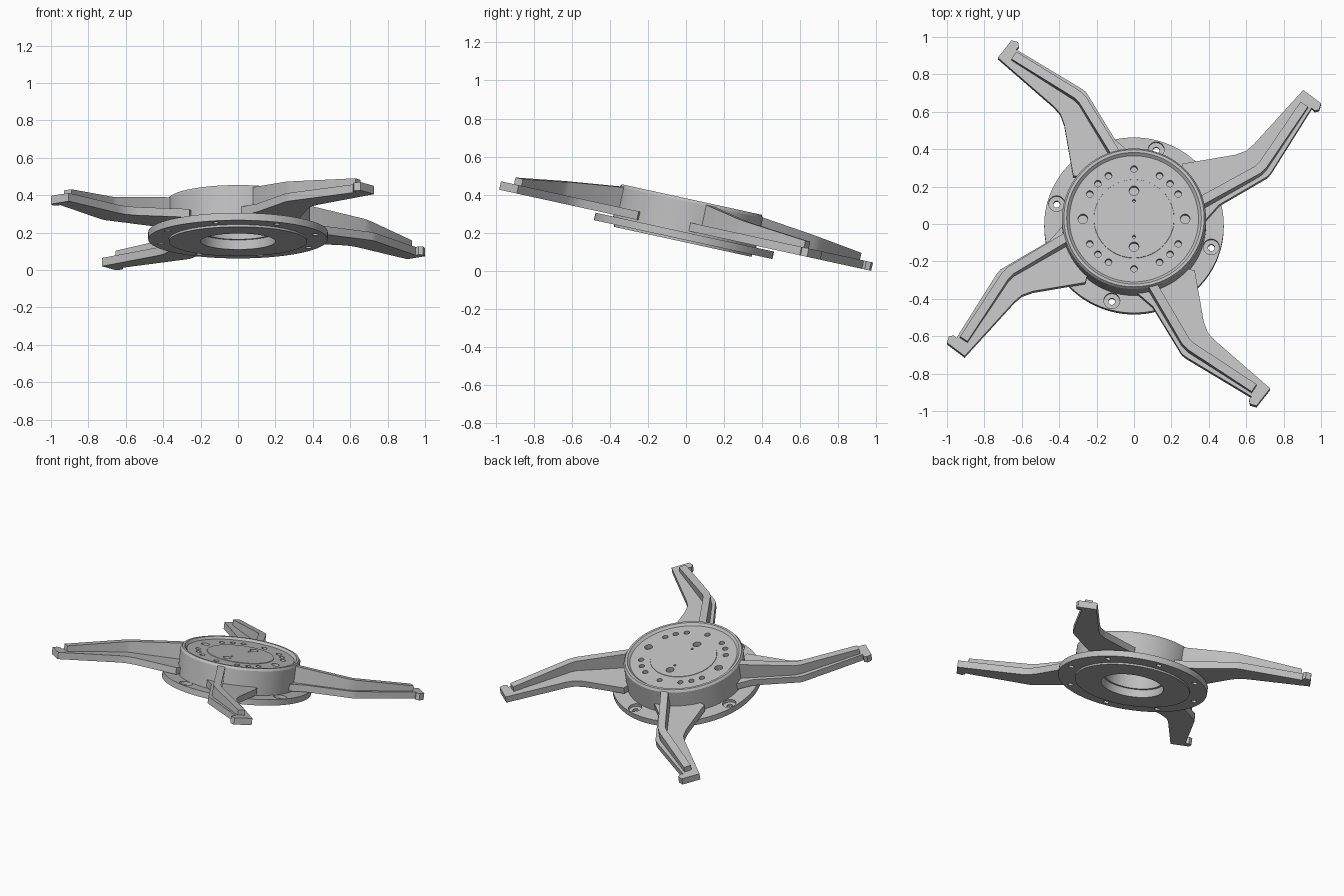
import bpy, bmesh
from math import sin, cos, pi, radians
from mathutils import Matrix, Vector

if "Cube" in bpy.data.objects:
    bpy.data.objects.remove(bpy.data.objects["Cube"], do_unlink=True)

metal = bpy.data.materials.new("light_grey_metal")
metal.use_nodes = True
GREY = (0.52, 0.52, 0.52, 1)
metal.diffuse_color = GREY
metal.node_tree.nodes["Principled BSDF"].inputs["Base Color"].default_value = GREY

# whole assembly leans forward about the x axis
TILT = Matrix.Translation((0, -0.015, 0.17)) @ Matrix.Rotation(radians(-12.3), 4, 'X')


def make(name, bm):
    bmesh.ops.recalc_face_normals(bm, faces=bm.faces)
    mesh = bpy.data.meshes.new(name)
    bm.to_mesh(mesh)
    bm.free()
    mesh.materials.append(metal)
    obj = bpy.data.objects.new(name, mesh)
    bpy.context.collection.objects.link(obj)
    return obj


def select(obj):
    bpy.ops.object.select_all(action='DESELECT')
    obj.select_set(True)
    bpy.context.view_layer.objects.active = obj


def lathe(name, profile, closed, steps=96):
    bm = bmesh.new()
    verts = [bm.verts.new((r, 0, z)) for r, z in profile]
    edges = [bm.edges.new(p) for p in zip(verts, verts[1:])]
    if closed:
        edges.append(bm.edges.new((verts[-1], verts[0])))
    bmesh.ops.spin(bm, geom=verts + edges, axis=(0, 0, 1), cent=(0, 0, 0),
                   steps=steps, angle=2 * pi, use_duplicate=False)
    bmesh.ops.remove_doubles(bm, verts=bm.verts, dist=1e-4)
    return make(name, bm)


def drill(obj, holes):
    """Cut round holes given as (x, y, radius, bottom, top)."""
    for tier in sorted({(h[3], h[4]) for h in holes}):
        bm = bmesh.new()
        for x, y, r, low, high in holes:
            if (low, high) == tier:
                bmesh.ops.create_cone(
                    bm, cap_ends=True, segments=24, radius1=r, radius2=r, depth=high - low,
                    matrix=Matrix.Translation((x, y, (low + high) / 2)))
        cutter = make("hole_cutter", bm)
        cutter.hide_render = True
        mod = obj.modifiers.new("holes", 'BOOLEAN')
        mod.operation, mod.solver, mod.object = 'DIFFERENCE', 'EXACT', cutter
        select(obj)
        bpy.ops.object.modifier_apply(modifier=mod.name)
        bpy.data.objects.remove(cutter, do_unlink=True)


def prism(bm, outline, low, tops):
    """Solid from a plan outline, with a top height for each corner."""
    bottom = [bm.verts.new((x, y, low)) for x, y in outline]
    top = [bm.verts.new((x, y, z)) for (x, y), z in zip(outline, tops)]
    bm.faces.new(bottom)
    bm.faces.new(top)
    n = len(outline)
    for i in range(n):
        j = (i + 1) % n
        bm.faces.new((bottom[i], bottom[j], top[j], top[i]))


def polar(radius, degrees):
    return radius * cos(radians(degrees)), radius * sin(radians(degrees))


parts = []

# mounting flange with a raised pad underneath
flange = lathe("mounting_flange", [(0.2, -0.012), (0.37, -0.012), (0.37, 0), (0.48, 0),
                                   (0.48, 0.04), (0.2, 0.04)], True)
bolts = [polar(0.43, 74 + 45 * i) for i in range(8)]
drill(flange, [(x, y, 0.018, -0.1, 0.1) for x, y in bolts]
      + [(x, y, 0.043, 0.02, 0.11) for x, y in bolts[::2]])
parts.append(flange)

# hub drum with a rim, a recessed face and a bore from below
hub = lathe("hub", [(0, 0.15), (0.185, 0.15), (0.185, 0.04), (0.385, 0.04), (0.385, 0.2),
                    (0.375, 0.215), (0.36, 0.215), (0.345, 0.2), (0.215, 0.2),
                    (0.214, 0.203), (0, 0.203)], False)
holes = []
for side in (0, 180):
    holes.append((*polar(0.273, side), 0.026, 0.17, 0.3))
    holes.append((*polar(0.153, side + 90), 0.026, 0.17, 0.3))
    holes.append((*polar(0.098, side + 90), 0.008, 0.17, 0.3))
    for a in (30, 45, 60, 90, 120, 135, 150):
        holes.append((*polar(0.273, side + a), 0.018, 0.17, 0.3))
drill(hub, holes)
parts.append(hub)

# four bent arms: a flat plate with a stop at the tip and a tapering rib
PLATE = [(0.36, 0.0), (0.385, 0.02), (0.455, 0.10), (0.715, 0.255), (0.735, 0.28),
         (0.95, 0.63), (0.965, 0.615), (0.99, 0.62), (1.0, 0.655), (0.905, 0.728),
         (0.64, 0.43), (0.60, 0.395), (0.54, 0.373), (0.26, 0.325), (0.23, 0.2)]
RIB = [(0.35, 0.093), (0.66, 0.275), (0.69, 0.305), (0.91, 0.642)]
RIB_TOP = [0.205, 0.168, 0.163, 0.131]


def offset_path(path, d):
    """Shift a path sideways, mitring its bends."""
    pts = [Vector(p) for p in path]
    dirs = [(b - a).normalized() for a, b in zip(pts, pts[1:])]
    out = []
    for i, p in enumerate(pts):
        a, b = dirs[max(i - 1, 0)], dirs[min(i, len(dirs) - 1)]
        t = (a + b).normalized()
        out.append(tuple(p + Vector((-t.y, t.x)) * d / t.dot(a)))
    return out


for i, place in enumerate(("back_left", "back_right", "front_right", "front_left")):
    turn = Matrix.Rotation(i * pi / 2, 4, 'Z')
    bm = bmesh.new()
    prism(bm, PLATE, 0.05, [0.095] * len(PLATE))
    bm.transform(turn)
    parts.append(make(place + "_arm_plate", bm))
    bm = bmesh.new()
    outline = offset_path(RIB, -0.024) + offset_path(RIB, 0.024)[::-1]
    prism(bm, outline, 0.09, RIB_TOP + RIB_TOP[::-1])
    bmesh.ops.triangulate(bm, faces=[f for f in bm.faces if len(f.verts) > 4])
    bm.transform(turn)
    parts.append(make(place + "_arm_rib", bm))

# lean the assembly, rest it on the floor and smooth the round walls
for obj in parts:
    obj.data.transform(TILT)
lowest = min(v.co.z for obj in parts for v in obj.data.vertices)
for obj in parts:
    obj.data.transform(Matrix.Translation((0, 0, -lowest)))
    select(obj)
    bpy.ops.object.shade_smooth_by_angle(angle=radians(25))
